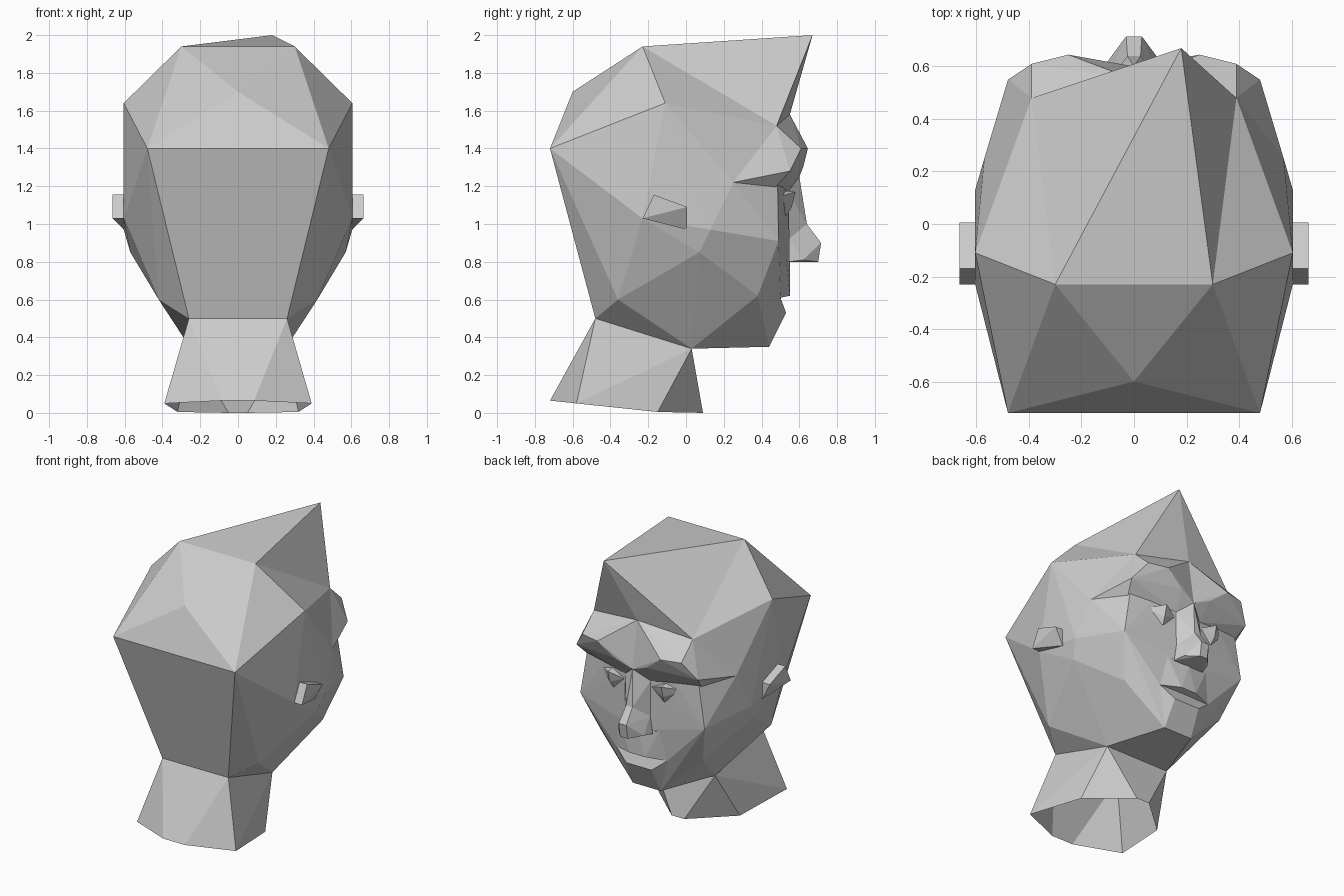
import bpy
import bmesh

old = bpy.data.objects.get("Cube")
if old:
    bpy.data.objects.remove(old, do_unlink=True)

# One plain clay colour
clay = bpy.data.materials.new("clay_grey")
clay.use_nodes = True
clay.diffuse_color = (0.6, 0.6, 0.6, 1)
bsdf = clay.node_tree.nodes["Principled BSDF"]
bsdf.inputs["Base Color"].default_value = (0.6, 0.6, 0.6, 1)
bsdf.inputs["Roughness"].default_value = 0.8


def flip(points):
    """Mirror points across the centre plane."""
    return [(-x, y, z) for x, y, z in points]


def facet_block(name, points, open_ends=False):
    """Wrap a flat-faceted shell around a few corner points."""
    bm = bmesh.new()
    for point in set(points):
        bm.verts.new(point)
    hull = bmesh.ops.convex_hull(bm, input=bm.verts)
    spare = set(hull["geom_interior"] + hull["geom_unused"])
    bmesh.ops.delete(bm, geom=[g for g in spare if isinstance(g, bmesh.types.BMVert)],
                     context="VERTS")
    bmesh.ops.recalc_face_normals(bm, faces=bm.faces)
    if open_ends:
        bm.normal_update()
        caps = [f for f in bm.faces if abs(f.normal.z) > 0.8]
        bmesh.ops.delete(bm, geom=caps, context="FACES")
    mesh = bpy.data.meshes.new(name)
    bm.to_mesh(mesh)
    bm.free()
    mesh.materials.append(clay)
    obj = bpy.data.objects.new(name, mesh)
    bpy.context.collection.objects.link(obj)


def symmetric(name, half, open_ends=False):
    """One block spanning the centre plane."""
    facet_block(name, half + flip(half), open_ends)


def pair(name, points):
    """Two separate mirrored blocks."""
    facet_block("left_" + name, points)
    facet_block("right_" + name, flip(points))


# Corners shared between neighbouring parts
crown = (.30, -.23, 1.94)
hairline = (.39, .48, 1.52)
peak = (0, .55, 1.58)
temple = (.57, .25, 1.22)
socket = (.44, .45, 1.17)
inner_eye = (.10, .54, 1.17)
bridge = (0, .60, 1.25)
philtrum = (0, .55, .80)
mouth_corner = (.20, .50, .61)
mouth_gap = (0, .50, .61)
chin = (.11, .44, .35)
nape = (.26, -.48, .50)
jaw = (.25, .03, .34)

# Skull, from the crown down to the jaw
whorl = (0, -.60, 1.70)
back = (.48, -.72, 1.40)
upper_side = (.605, -.11, 1.64)
behind_ear = (.605, -.23, 1.03)
before_ear = (.605, .13, .97)
lobe = (.57, .07, .85)
hinge = (.42, -.36, .60)
cheek = (.49, .49, .91)
jowl = (.40, .38, .62)
symmetric("skull", [crown, whorl, back, upper_side, hairline, peak, temple,
                    behind_ear, before_ear, lobe, hinge, cheek, jowl,
                    inner_eye, philtrum, mouth_corner, chin, nape, jaw])

# Swept tuft leaning to one side
tuft_tip = (.18, .67, 2.0)
facet_block("hair_tuft", [tuft_tip, peak, crown, hairline]
            + flip([crown, hairline]))

# Flared neck, open at both ends
rim = [(.085, -.72, .065), (.39, -.58, .05), (.32, -.15, .005), (.05, .09, 0)]
symmetric("neck", [nape, jaw] + rim, open_ends=True)

# Heavy brows overhanging the eye sockets
brow_edge = [(.25, .645, 1.40), (.39, .61, 1.40), (.48, .55, 1.28),
             (.12, .62, 1.30)]
pair("brow", [hairline, peak, temple, bridge, socket, inner_eye] + brow_edge)

# Eyes: small faceted lids
pair("eye", [(.11, .54, 1.13), (.33, .48, 1.14), (.21, .58, 1.17),
             (.21, .56, 1.09), (.20, .53, 1.04), (.21, .48, 1.18)])

# Nose: narrow bridge and a wider tip
ridge = (.025, .64, 1.0)
flank = (.10, .545, .92)
symmetric("nose_bridge", [bridge, inner_eye, ridge, flank])
symmetric("nose_tip", [ridge, flank, (.03, .715, .90), (.03, .70, .80),
                       (.10, .62, .81), (.12, .545, .80)])

# Lips: two wedges with a slot between them
symmetric("upper_lip", [philtrum, (.16, .53, .82), mouth_corner,
                        (.06, .55, .62), mouth_gap])
symmetric("lower_lip", [mouth_corner, mouth_gap, (.10, .53, .53), chin])

# Ears: wedges with a flat outer facet and a bevelled lower one
ear_rim = [(.665, -.23, 1.03), (.665, -.17, 1.155), (.665, .005, 1.09)]
ear_root = [(.59, y, z) for x, y, z in ear_rim]
pair("ear", ear_rim + ear_root + [(.605, .005, .97)])
